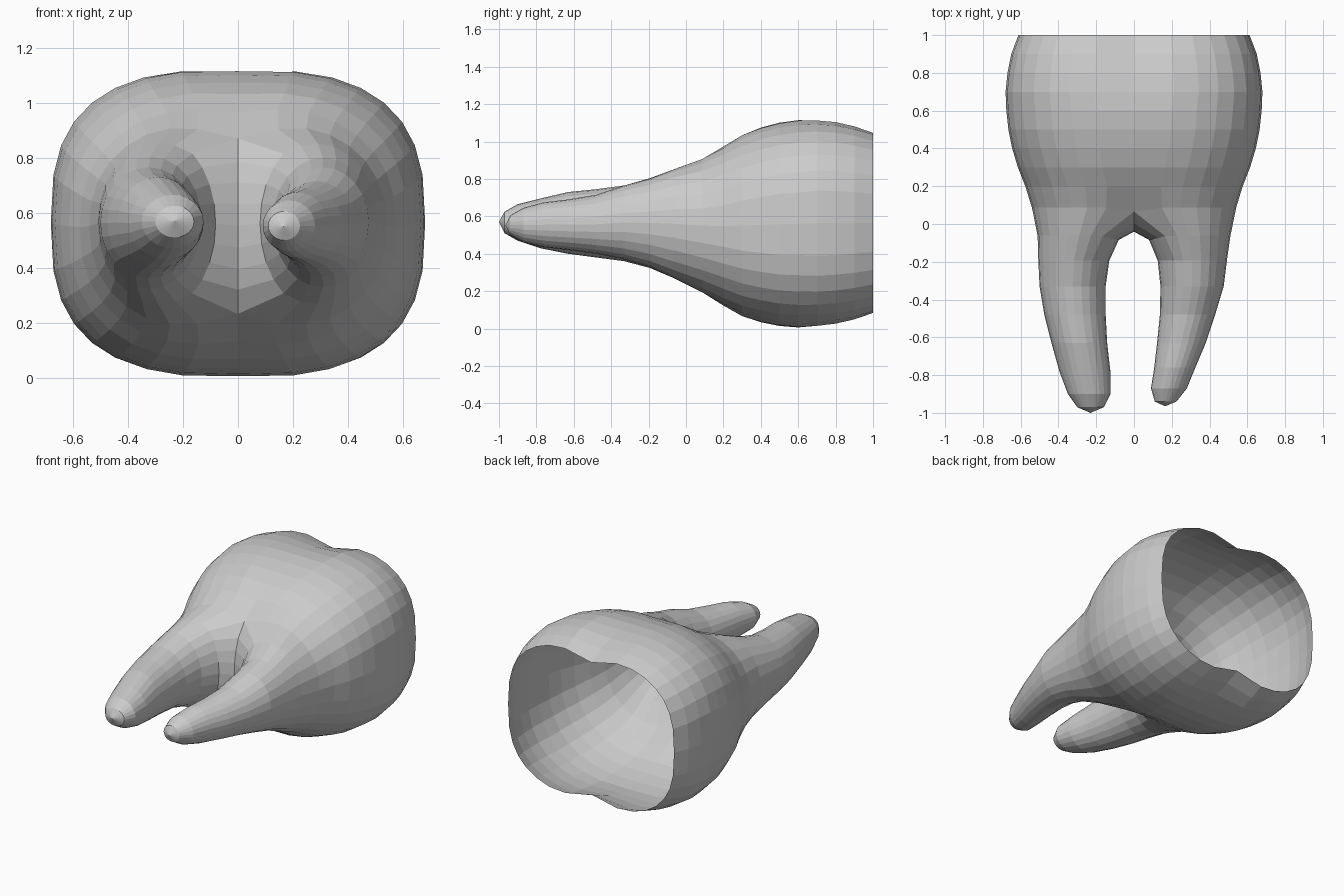
import bpy, bmesh
from math import sin, cos, pi, radians, exp

if "Cube" in bpy.data.objects:
    bpy.data.objects.remove(bpy.data.objects["Cube"])

HALF = 16      # segments down each side of the crown
INNER = 7      # points on the saddle between the roots

# crown sections: y, half width, z low, z high, squareness, centre groove depth
CROWN = [
    (1.00, .612, .065, 1.065, 2.8, .060),
    (0.90, .650, .035, 1.095, 2.8, .042),
    (0.80, .670, .015, 1.115, 2.8, .026),
    (0.70, .680, .005, 1.122, 2.8, .014),
    (0.60, .676, .000, 1.120, 2.7, .006),
    (0.50, .665, .010, 1.105, 2.7, .004),
    (0.40, .645, .028, 1.080, 2.6, .006),
    (0.30, .615, .055, 1.045, 2.5, .014),
    (0.20, .578, .095, 1.000, 2.4, .032),
    (0.10, .545, .150, 0.945, 2.3, .070),
]
# root sections: y, inner x, outer x, z low, z high
RIGHT = [
    (-.07, .085, .510, .270, .855), (-.19, .130, .495, .330, .800),
    (-.33, .140, .475, .370, .765), (-.48, .137, .430, .400, .715),
    (-.63, .122, .380, .420, .690), (-.76, .107, .325, .435, .675),
    (-.87, .090, .280, .460, .645), (-.94, .110, .225, .500, .605),
]
LEFT = [
    (-.07, .085, .505, .270, .855), (-.19, .135, .512, .325, .805),
    (-.33, .150, .500, .360, .765), (-.48, .150, .475, .380, .745),
    (-.63, .142, .437, .400, .730), (-.78, .125, .395, .430, .695),
    (-.90, .125, .350, .470, .665), (-.97, .160, .300, .510, .625),
]


def power(v, e):
    return (abs(v) ** e) * (1 if v >= 0 else -1)


def skin(bm, a, b):
    n = len(a)
    for i in range(n):
        j = (i + 1) % n
        bm.faces.new((a[i], a[j], b[j], b[i]))


def crown_ring(bm, y, w, lo, hi, n, groove):
    ring = []
    for i in range(2 * HALF):
        t = pi / 2 - pi * i / HALF
        x = w * power(cos(t), 2 / n)
        s = power(sin(t), 2 / n)
        z = (lo + hi) / 2 + (hi - lo) / 2 * s
        z -= groove * exp(-(x / .15) ** 2) * s
        ring.append(bm.verts.new((x, y, z)))
    return ring


def root(bm, start, sections, side, tip):
    ring = start
    n = len(start)
    for y, xi, xo, lo, hi in sections:
        new = []
        for i in range(n):
            t = radians(120) - 2 * pi * i / n
            x = (xi + xo) / 2 + (xo - xi) / 2 * cos(t)
            z = (lo + hi) / 2 + (hi - lo) / 2 * sin(t)
            new.append(bm.verts.new((side * x, y, z)))
        skin(bm, ring, new)
        ring = new
    end = bm.verts.new(tip)
    for i in range(n):
        bm.faces.new((ring[i], ring[(i + 1) % n], end))


bm = bmesh.new()

# open crown shell
rings = [crown_ring(bm, *c) for c in CROWN]
for a, b in zip(rings, rings[1:]):
    skin(bm, a, b)

# saddle dividing the last crown ring into two root openings
last = rings[-1]
top, bottom = last[0].co.z, last[HALF].co.z
saddle = []
for k in range(1, INNER + 1):
    t = k / (INNER + 1)
    saddle.append(bm.verts.new((0, .10 - .125 * sin(pi * t) ** .7,
                                bottom + (top - bottom) * t)))

# two tapering roots
root(bm, last[:HALF + 1] + saddle, RIGHT, 1, (.165, -.965, .55))
left_start = [last[-i % (2 * HALF)] for i in range(HALF + 1)] + saddle
root(bm, left_start, LEFT, -1, (-.23, -1.0, .57))

# soften the fork
fork = [v for v in bm.verts if -.25 < v.co.y < .25]
for _ in range(2):
    bmesh.ops.smooth_vert(bm, verts=fork, factor=.4,
                          use_axis_x=True, use_axis_y=True, use_axis_z=True)
bmesh.ops.recalc_face_normals(bm, faces=bm.faces)

mesh = bpy.data.meshes.new("tooth")
bm.to_mesh(mesh)
bm.free()
bpy.context.collection.objects.link(bpy.data.objects.new("tooth", mesh))
